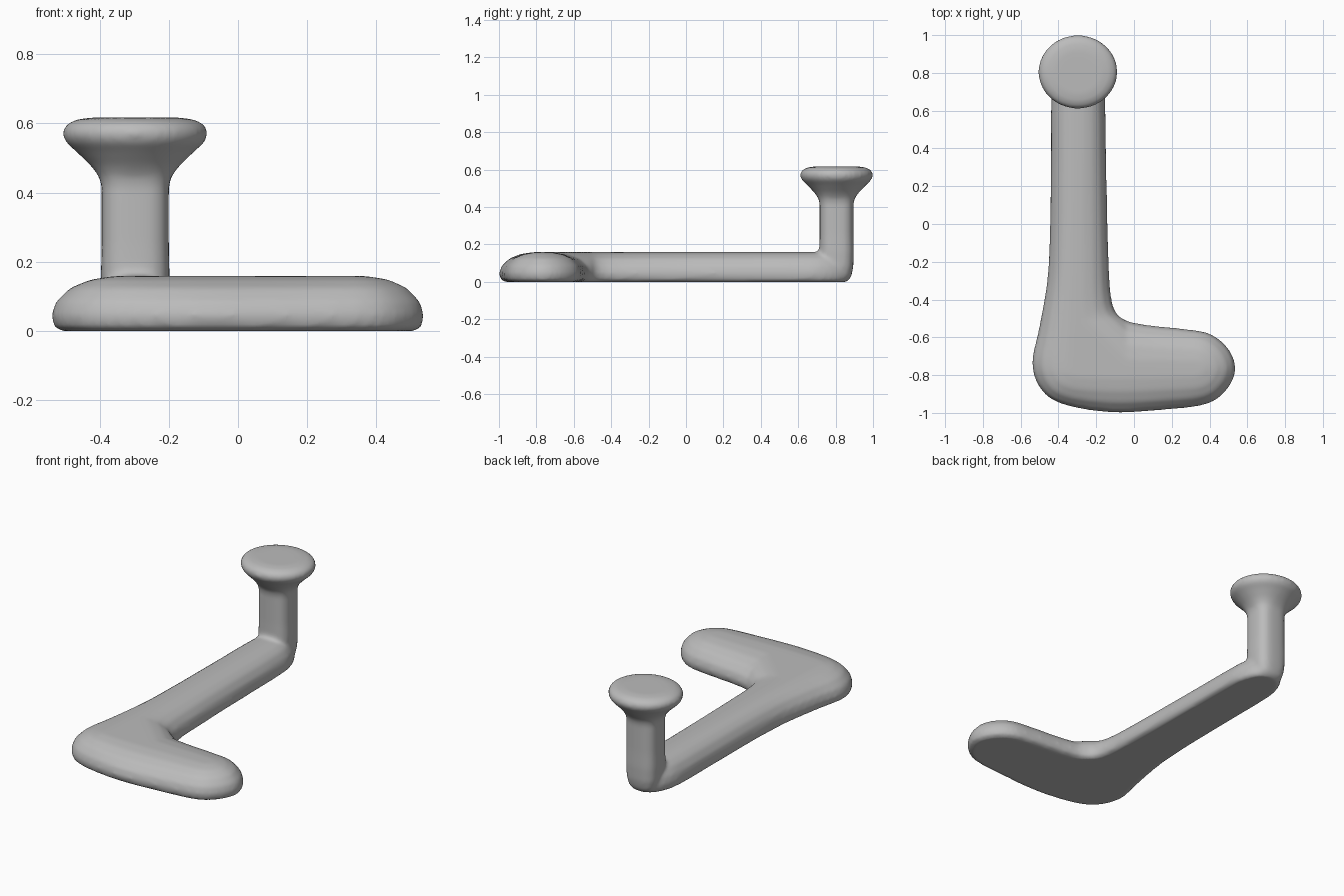
import bpy, bmesh, math
from mathutils import Vector

cube = bpy.data.objects.get("Cube")
if cube:
    bpy.data.objects.remove(cube, do_unlink=True)

grey = bpy.data.materials.new("plain grey")
grey.use_nodes = True
colour = (0.5, 0.5, 0.5, 1)
grey.diffuse_color = colour
grey.node_tree.nodes["Principled BSDF"].inputs["Base Color"].default_value = colour


def smooth_loop(points, steps=5):
    """Closed curve through the given points."""
    pts = [Vector(p) for p in points]
    out = []
    n = len(pts)
    for i in range(n):
        a, b, c, d = (pts[(i + k) % n] for k in (-1, 0, 1, 2))
        for s in range(steps):
            t = s / steps
            out.append(0.5 * (2 * b + (c - a) * t + (2 * a - 5 * b + 4 * c - d) * t * t
                              + (3 * b - a - 3 * c + d) * t ** 3))
    return out


def nearest_on(segment, p):
    a, b = segment
    t = max(0, min(1, (p - a).dot(b - a) / (b - a).length_squared))
    return a + (b - a) * t


def loft(bm, rings):
    """Skin a stack of closed rings and cap both ends."""
    loops = [[bm.verts.new(co) for co in ring] for ring in rings]
    n = len(loops[0])
    for lo, hi in zip(loops, loops[1:]):
        for i in range(n):
            j = (i + 1) % n
            bm.faces.new((lo[i], lo[j], hi[j], hi[i]))
    bm.faces.new(loops[0][::-1])
    bm.faces.new(loops[-1])


bm = bmesh.new()

# Flat L-shaped foot and arm: outline drawn inward towards its centre lines
outline = smooth_loop([
    (-.44, .6), (-.44, .42), (-.442, .2), (-.446, -.05), (-.46, -.3), (-.503, -.55),
    (-.54, -.74), (-.49, -.88), (-.37, -.957), (-.12, -.998), (.15, -.985), (.38, -.955),
    (.49, -.88), (.538, -.77), (.5, -.66), (.4, -.58), (.25, -.553), (.08, -.535),
    (-.04, -.51), (-.1, -.46), (-.125, -.35), (-.135, -.15), (-.142, .1), (-.147, .35),
    (-.15, .57), (-.16, .72), (-.21, .84), (-.295, .88), (-.38, .84), (-.43, .73)])
corner = Vector((-.31, -.77))
spines = [(corner, Vector((-.295, .73))), (corner, Vector((.33, -.765)))]
centres = [min((nearest_on(s, p) for s in spines), key=lambda q: (q - p).length)
           for p in outline]
edge_profile = [(.14, 0), (.04, .012), (0, .045), (.06, .085), (.24, .125),
                (.5, .149), (.8, .159)]
loft(bm, [[(*p.lerp(c, f), z) for p, c in zip(outline, centres)]
          for f, z in edge_profile])

# Upright post flaring into a round knob; (height, radius, squareness)
post = [(.005, .065, 3), (.03, .085, 3), (.08, .096, 3), (.16, .099, 3), (.25, .097, 3),
        (.42, .097, 3), (.45, .106, 2.6), (.48, .13, 2.2), (.52, .172, 2),
        (.545, .2, 2), (.57, .211, 2), (.595, .202, 2), (.61, .175, 2), (.617, .13, 2)]


def post_ring(z, r, power, n=48):
    ring = []
    for i in range(n):
        a = math.tau * i / n
        c, s = math.cos(a), math.sin(a)
        k = r / (abs(c) ** power + abs(s) ** power) ** (1 / power)
        ring.append((-.297 + k * c, .805 + k * s * .93, z))
    return ring


loft(bm, [post_ring(*level) for level in post])

# Fuse into one soft solid
bmesh.ops.recalc_face_normals(bm, faces=bm.faces)
mesh = bpy.data.meshes.new("wall_hook")
bm.to_mesh(mesh)
bm.free()
mesh.materials.append(grey)
hook = bpy.data.objects.new("wall_hook", mesh)
bpy.context.collection.objects.link(hook)
remesh = hook.modifiers.new("fuse", 'REMESH')
remesh.mode = 'VOXEL'
remesh.voxel_size = 0.012
remesh.use_smooth_shade = True
soften = hook.modifiers.new("soften", 'SMOOTH')
soften.factor = 0.5
soften.iterations = 6
